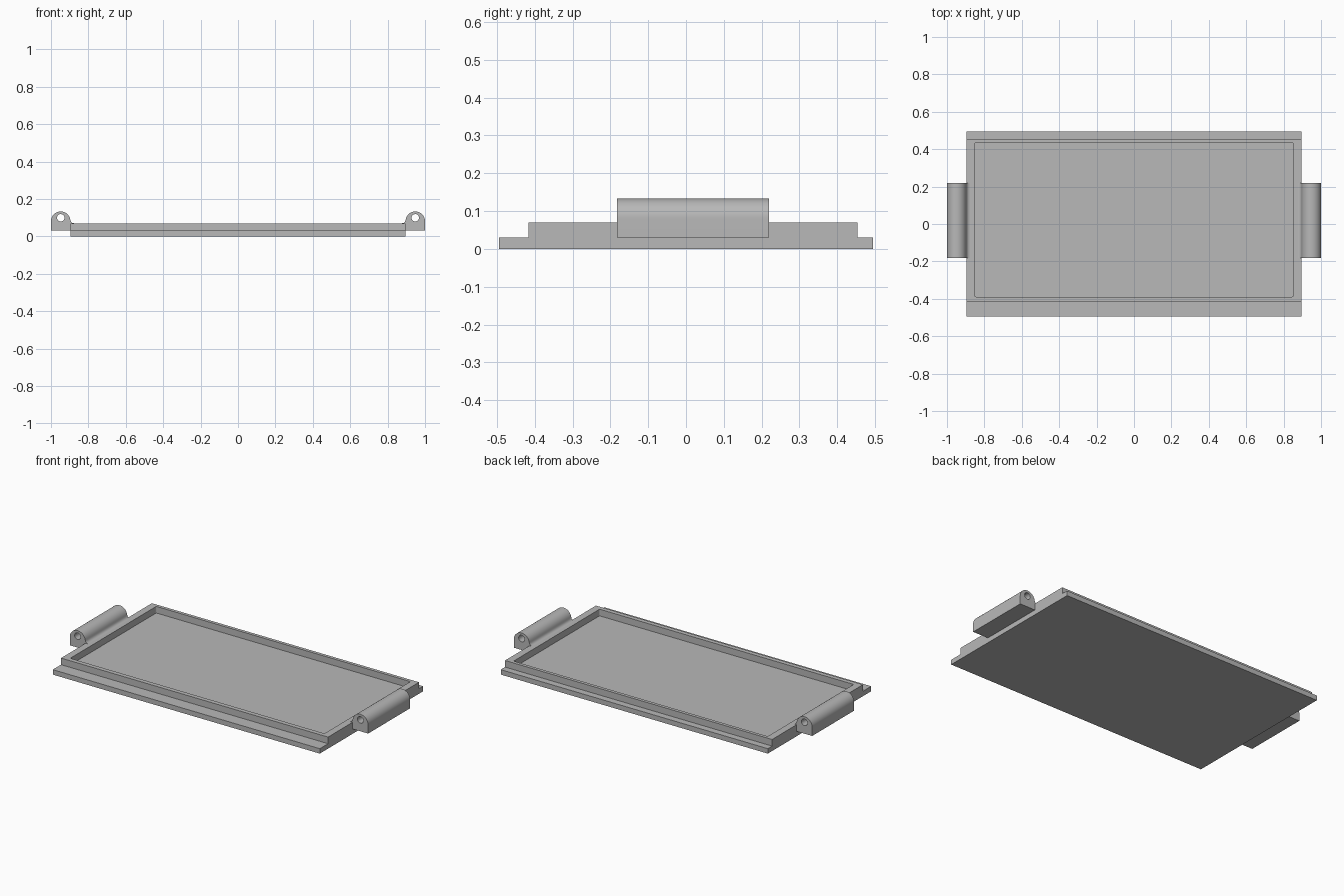
import bpy, bmesh, math
from mathutils import Matrix

cube = bpy.data.objects.get("Cube")
if cube:
    bpy.data.objects.remove(cube, do_unlink=True)

# Single grey plastic
grey = bpy.data.materials.new("grey_plastic")
grey.use_nodes = True
colour = (0.48, 0.48, 0.48, 1)
grey.diffuse_color = colour
grey.node_tree.nodes["Principled BSDF"].inputs["Base Color"].default_value = colour


def arc(cx, cy, r, start, end, steps):
    """Points along an arc, angles in degrees."""
    return [(cx + r * math.cos(math.radians(start + (end - start) * i / steps)),
             cy + r * math.sin(math.radians(start + (end - start) * i / steps)))
            for i in range(steps + 1)]


def rectangle(x, y0, y1):
    return [(-x, y0), (x, y0), (x, y1), (-x, y1)]


def rounded_rectangle(x, y0, y1, r):
    pts = []
    corners = [(x - r, y1 - r), (r - x, y1 - r), (r - x, y0 + r), (x - r, y0 + r)]
    for k, (cx, cy) in enumerate(corners):
        pts += arc(cx, cy, r, 90 * k, 90 * k + 90, 5)
    return pts


def extrude_profile(name, loops, depth, matrix):
    """Fill an outline with optional holes, extrude it, then place it."""
    bm = bmesh.new()
    edges = []
    for loop in loops:
        vs = [bm.verts.new((x, y, 0)) for x, y in loop]
        edges += [bm.edges.new((v, vs[i - 1])) for i, v in enumerate(vs)]
    bmesh.ops.triangle_fill(bm, use_beauty=True, edges=edges, normal=(0, 0, 1))
    cap = bmesh.ops.extrude_face_region(bm, geom=bm.faces[:], use_keep_orig=True)
    top = [g for g in cap["geom"] if isinstance(g, bmesh.types.BMVert)]
    bmesh.ops.translate(bm, verts=top, vec=(0, 0, depth))
    bm.transform(matrix)
    bmesh.ops.recalc_face_normals(bm, faces=bm.faces[:])
    mesh = bpy.data.meshes.new(name)
    bm.to_mesh(mesh)
    bm.free()
    mesh.materials.append(grey)
    obj = bpy.data.objects.new(name, mesh)
    bpy.context.collection.objects.link(obj)
    bpy.ops.object.select_all(action='DESELECT')
    obj.select_set(True)
    bpy.context.view_layer.objects.active = obj
    bpy.ops.object.shade_smooth_by_angle(angle=math.radians(35))
    return obj


# Base plate, whose top is also the floor of the recess
half_width, step, rim_top = 0.895, 0.03, 0.07
extrude_profile("base_plate", [rectangle(half_width, -0.495, 0.495)],
                step, Matrix())

# Raised rim around the shallow recess
extrude_profile("raised_rim",
                [rectangle(half_width, -0.416, 0.454),
                 rounded_rectangle(0.852, -0.389, 0.434, 0.008)],
                rim_top - step, Matrix.Translation((0, 0, step)))

# Hinge barrels: round top, pin hole, and a small fillet onto the rim
centre_x, centre_z, radius = 0.948, 0.081, 0.052
fillet = arc(0.877, 0.089, 0.019, 0, -90, 6)
profile = ([(half_width, step), (1.0, step)]
           + arc(centre_x, centre_z, radius, 0, 170, 24)
           + fillet[1:])
pin_hole = arc(centre_x, 0.099, 0.02, 0, 345, 23)
for side, sign in (("left", 1), ("right", -1)):
    loops = [[(sign * x, z) for x, z in loop] for loop in (profile, pin_hole)]
    extrude_profile(side + "_hinge_barrel", loops, 0.402,
                    Matrix.Translation((0, 0.22, 0)) @ Matrix.Rotation(math.pi / 2, 4, 'X'))
